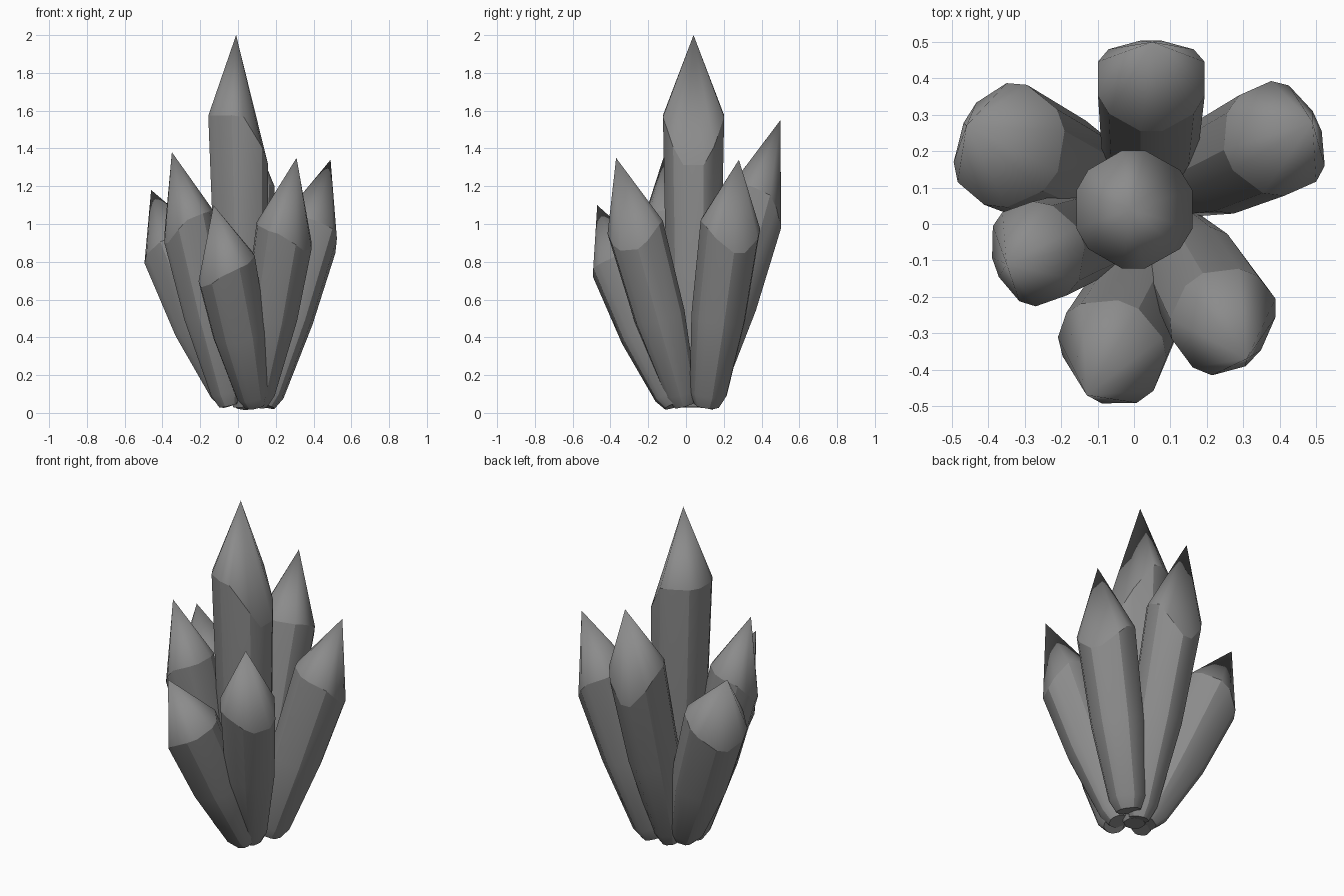
import bpy, bmesh, math
from mathutils import Vector

cube = bpy.data.objects.get("Cube")
if cube:
    bpy.data.objects.remove(cube)

# Single mineral colour
stone = bpy.data.materials.new("grey_crystal")
stone.use_nodes = True
colour = (0.26, 0.26, 0.26, 1)
stone.diffuse_color = colour
stone.node_tree.nodes["Principled BSDF"].inputs["Base Color"].default_value = colour

CHAMFER = math.radians(11)


def crystal(name, base, tip, radius, shoulder, dip, dip_angle, foot=0.55, turn=0):
    """Chamfered hexagonal shaft with a slanted shoulder and a pointed end."""
    base, tip = Vector(base), Vector(tip)
    axis = tip - base
    up = axis.normalized()
    side = (Vector((1, 0, 0)) - up * up.x).normalized()
    front = up.cross(side)
    angles = [math.radians(turn + 60 * i) + s * CHAMFER for i in range(6) for s in (-1, 1)]
    bm = bmesh.new()

    # Rings from the narrow foot up to the slanted shoulder
    rings = []
    for t, scale in ((0, foot - 0.2), (0.05, foot), (0.36, 0.9), (shoulder, 1)):
        ring = []
        for a in angles:
            drop = 0
            if t == shoulder:
                drop = dip * max(0, math.cos(a - math.radians(dip_angle))) ** 2
            offset = (side * math.cos(a) + front * math.sin(a)) * radius * scale
            ring.append(bm.verts.new(base + axis * t - up * drop + offset))
        rings.append(ring)
    apex = bm.verts.new(tip)

    n = len(angles)
    bm.faces.new(rings[0][::-1])
    for low, high in zip(rings, rings[1:]):
        for i in range(n):
            j = (i + 1) % n
            bm.faces.new((low[i], low[j], high[j], high[i]))
    for i in range(n):
        bm.faces.new((rings[-1][i], rings[-1][(i + 1) % n], apex))

    # Smooth facets, creased at the shoulder, foot and one side of each chamfer
    for f in bm.faces:
        f.smooth = True
    for ring in (rings[0], rings[-1]):
        for i in range(n):
            bm.edges.get((ring[i], ring[(i + 1) % n])).smooth = False
    for low, high in zip(rings, rings[1:]):
        for i in range(0, n, 2):
            bm.edges.get((low[i], high[i])).smooth = False

    mesh = bpy.data.meshes.new(name)
    bm.to_mesh(mesh)
    bm.free()
    mesh.materials.append(stone)
    obj = bpy.data.objects.new(name, mesh)
    bpy.context.collection.objects.link(obj)


# Tall middle crystal
crystal("centre_crystal", (0.03, 0.04, 0.03), (-0.01, 0.04, 2.0), 0.165, 0.785, 0.3, 0, turn=30)
# Leaning crystals around it
crystal("front_crystal", (0.09, -0.06, 0.04), (-0.13, -0.47, 1.10), 0.16, 0.72, 0.1, 200, turn=10)
crystal("front_left_crystal", (0.10, -0.01, 0.04), (0.31, -0.37, 1.35), 0.155, 0.72, 0.1, -20, turn=5)
crystal("back_left_crystal", (0.13, 0.11, 0.04), (0.49, 0.28, 1.34), 0.16, 0.74, 0.12, 25, 0.62, 25)
crystal("back_crystal", (0.04, 0.09, 0.03), (0.05, 0.50, 1.55), 0.155, 0.76, 0.18, 90, turn=30)
crystal("back_right_crystal", (-0.03, 0.06, 0.05), (-0.46, 0.27, 1.18), 0.175, 0.75, 0.08, 155, turn=20)
crystal("right_crystal", (-0.05, 0.0, 0.04), (-0.35, -0.11, 1.38), 0.145, 0.75, 0.12, 200, turn=20)
